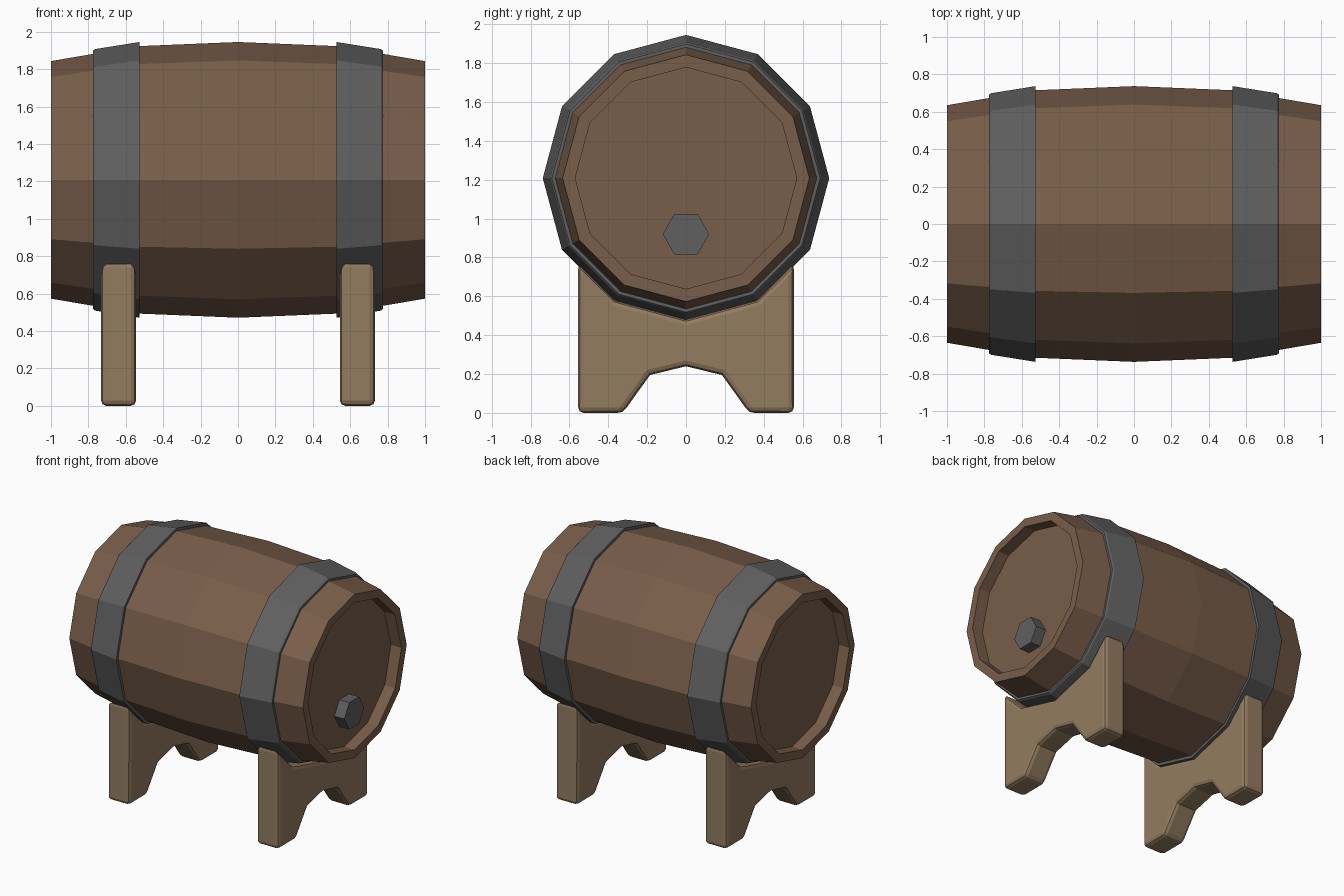
import bpy, bmesh
from math import cos, sin, pi

if "Cube" in bpy.data.objects:
    bpy.data.objects.remove(bpy.data.objects["Cube"])

CZ = 1.208  # height of the barrel axis


def material(name, rgb):
    m = bpy.data.materials.new(name)
    m.diffuse_color = (*rgb, 1)
    m.use_nodes = True
    m.node_tree.nodes["Principled BSDF"].inputs["Base Color"].default_value = m.diffuse_color
    return m


WOOD = material("barrel wood", (0.19, 0.11, 0.068))
IRON = material("iron", (0.115, 0.115, 0.115))
TAN = material("stand wood", (0.29, 0.20, 0.115))


def finish(name, bm, mat):
    bmesh.ops.recalc_face_normals(bm, faces=bm.faces)
    me = bpy.data.meshes.new(name)
    bm.to_mesh(me)
    bm.free()
    me.materials.append(mat)
    ob = bpy.data.objects.new(name, me)
    bpy.context.collection.objects.link(ob)
    return ob


def lathe_x(name, profile, mat, sides=12, z=CZ, closed=False):
    """Turn (x, radius) points round a lengthwise axis, capped or closed into a ring."""
    bm = bmesh.new()
    rings = [[bm.verts.new((x, r * cos(2 * pi * i / sides), z + r * sin(2 * pi * i / sides)))
              for i in range(sides)] for x, r in profile]
    pairs = list(zip(rings, rings[1:]))
    if closed:
        pairs.append((rings[-1], rings[0]))
    else:
        bm.faces.new(rings[0])
        bm.faces.new(rings[-1])
    for a, b in pairs:
        for i in range(sides):
            j = (i + 1) % sides
            bm.faces.new((a[i], a[j], b[j], b[i]))
    return finish(name, bm, mat)


# Barrel body with recessed heads at both ends
half = [(0.53, 0.715), (1.0, 0.635), (1.0, 0.57), (0.91, 0.57)]
lathe_x("barrel", [(-x, r) for x, r in reversed(half)] + [(0, 0.737)] + half, WOOD)

# Bung on the right head
lathe_x("bung", [(0.90, 0.12), (0.995, 0.12)], IRON, sides=6, z=0.92)

hoop = [(0.527, 0.737), (0.765, 0.699), (0.776, 0.69), (0.776, 0.665), (0.527, 0.705)]
# Stand outline on the +y side: foot, outer edge, cradle; mirrored below
right = [(0.0, 0.24), (0.185, 0.195), (0.325, 0.0), (0.555, 0.0),
         (0.555, 0.767), (0.365, 0.578), (0.0, 0.48)]
outline = right + [(-y, z) for y, z in right[-2:0:-1]]

for side, s in (("left", -1), ("right", 1)):
    # Iron hoop
    lathe_x(side + "_hoop", [(s * x, r) for x, r in hoop], IRON, closed=True)

    # Cradle stand
    bm = bmesh.new()
    face = bm.faces.new([bm.verts.new((s * 0.545, y, z)) for y, z in outline])
    ext = bmesh.ops.extrude_face_region(bm, geom=[face])
    verts = [g for g in ext["geom"] if isinstance(g, bmesh.types.BMVert)]
    bmesh.ops.translate(bm, verts=verts, vec=(s * 0.187, 0, 0))
    stand = finish(side + "_stand", bm, TAN)
    bev = stand.modifiers.new("bevel", 'BEVEL')
    bev.width = 0.028
    bev.segments = 2
    bev.limit_method = 'ANGLE'
    bev.angle_limit = 0.87
